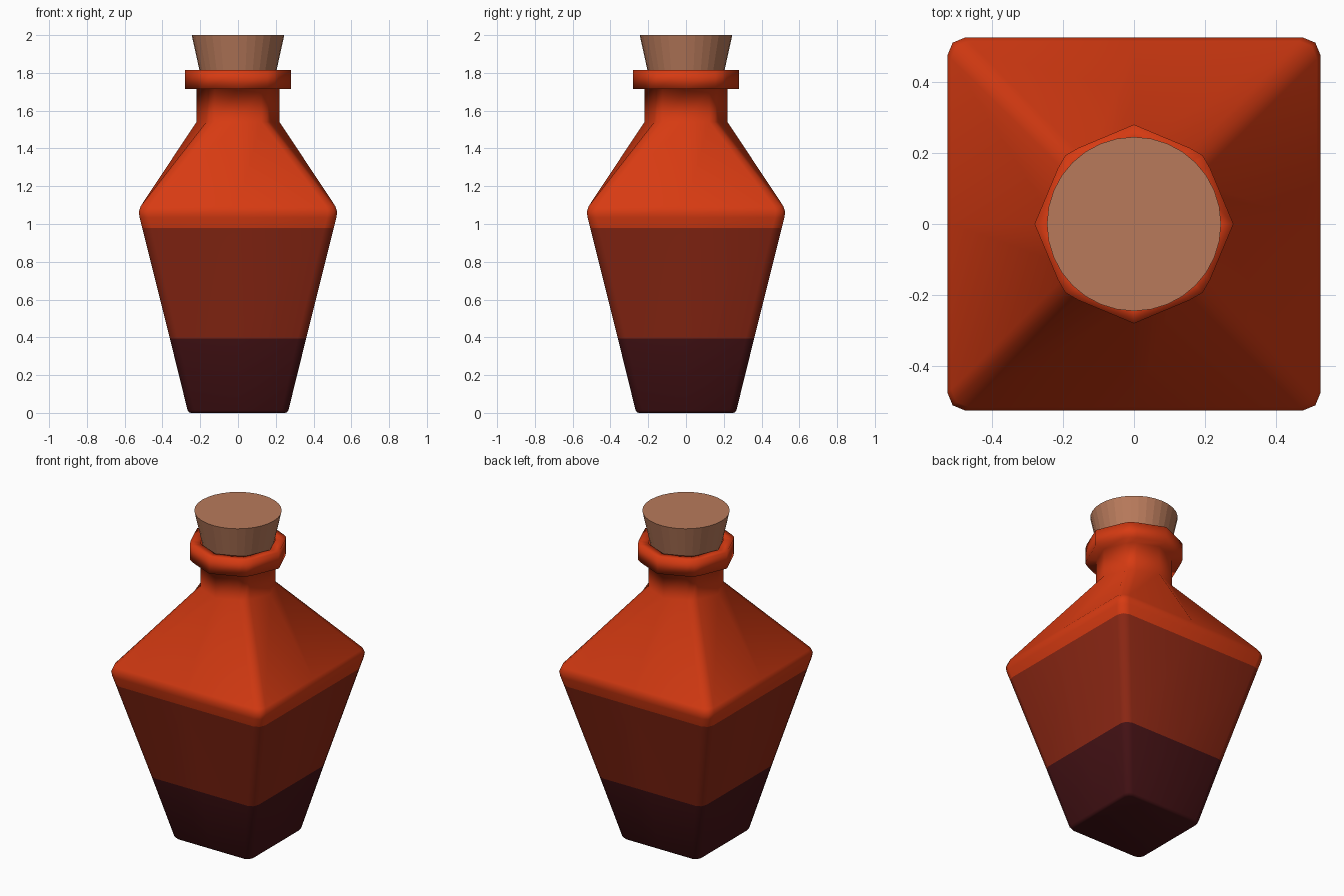
import bpy, bmesh, math

if "Cube" in bpy.data.objects:
    bpy.data.objects.remove(bpy.data.objects["Cube"])


def material(name, rgb):
    m = bpy.data.materials.new(name)
    m.diffuse_color = (*rgb, 1)
    m.use_nodes = True
    m.node_tree.nodes["Principled BSDF"].inputs["Base Color"].default_value = m.diffuse_color
    return m


orange = material("orange glass", (0.68, 0.043, 0.006))
red = material("deep red liquid", (0.27, 0.021, 0.007))
maroon = material("dark maroon liquid", (0.06, 0.006, 0.0075))
cork_tan = material("cork tan", (0.48, 0.195, 0.105))


def section(z, quarter):
    """Four-fold section: rotate a quarter outline around the z axis."""
    pts = []
    for k in range(4):
        c, s = round(math.cos(k * math.pi / 2)), round(math.sin(k * math.pi / 2))
        pts += [(x * c - y * s, x * s + y * c, z) for x, y in quarter]
    return pts


def square(z, h, b):
    """Square section with half width h and rounded corners of size b."""
    return section(z, [(h, 0), (h, h - b), (h - b * 0.29, h - b * 0.29), (h - b, h)])


def neck(z, r):
    """Faceted, nearly round section with points on the axes."""
    return section(z, [(r, 0), (r * 0.765, r * 0.56), (r * 0.69, r * 0.69), (r * 0.56, r * 0.765)])


def loft(name, loops, mats, smooth):
    bm = bmesh.new()
    rows = [[bm.verts.new(p) for p in loop] for loop in loops]
    n = len(rows[0])
    for a, b in zip(rows, rows[1:]):
        for i in range(n):
            j = (i + 1) % n
            bm.faces.new((a[i], a[j], b[j], b[i]))
    bm.faces.new(rows[0][::-1])
    bm.faces.new(rows[-1])
    bm.normal_update()
    for f in bm.faces:
        f.smooth = smooth
        # liquid layers by height
        z = f.calc_center_median().z
        if len(mats) > 1:
            f.material_index = 2 if z < 0.395 else 1 if z < 0.98 else 0
    me = bpy.data.meshes.new(name)
    bm.to_mesh(me)
    bm.free()
    for m in mats:
        me.materials.append(m)
    ob = bpy.data.objects.new(name, me)
    bpy.context.collection.objects.link(ob)
    return ob


# bottle: tapered square body, shoulder, neck and lip
loft("bottle", [
    square(0.0, 0.25, 0.03),
    square(0.004, 0.26, 0.035),
    square(0.014, 0.267, 0.037),
    square(0.395, 0.361, 0.045),
    square(0.98, 0.507, 0.05),
    square(1.035, 0.521, 0.05),
    square(1.065, 0.525, 0.05),
    square(1.095, 0.515, 0.05),
    neck(1.54, 0.22),
    neck(1.715, 0.22),
    neck(1.715, 0.28),
    neck(1.815, 0.28),
    neck(1.815, 0.22),
    neck(1.76, 0.215),
], [orange, red, maroon], True)


# cork stopper
def circle(z, r, n=32):
    return [(r * math.cos(2 * math.pi * i / n), r * math.sin(2 * math.pi * i / n), z) for i in range(n)]


loft("cork", [circle(1.75, 0.19), circle(2.0, 0.245)], [cork_tan], False)
